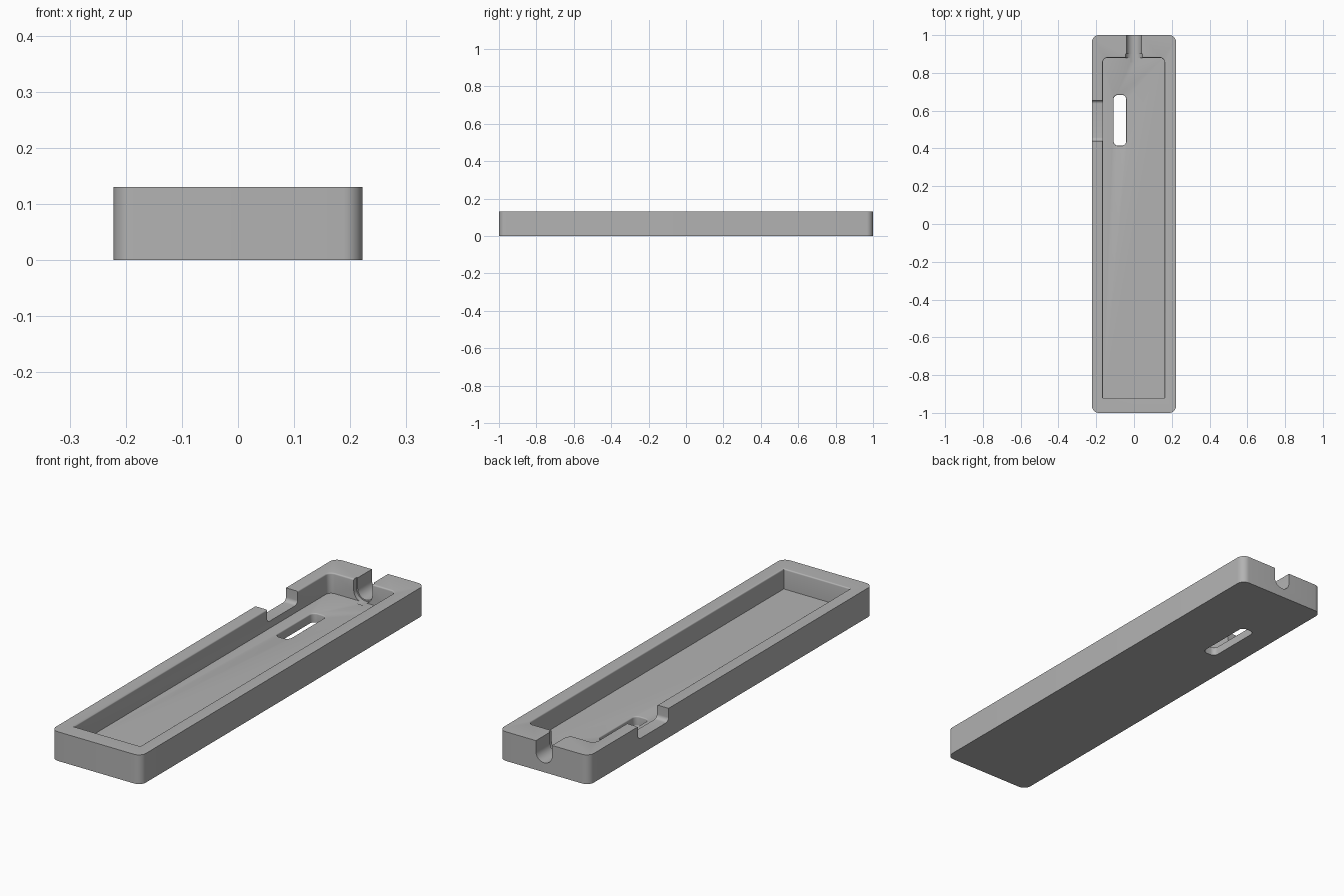
import bpy
import bmesh
from math import sin, cos, pi
from mathutils import Vector

cube = bpy.data.objects.get("Cube")
if cube:
    bpy.data.objects.remove(cube, do_unlink=True)

HEIGHT, FLOOR, TOP = 0.13, 0.04, 0.16

grey = bpy.data.materials.new("plain grey")
grey.use_nodes = True
colour = (0.45, 0.45, 0.45, 1)
grey.diffuse_color = colour
grey.node_tree.nodes["Principled BSDF"].inputs["Base Color"].default_value = colour


def rounded(x0, x1, y0, y1, r_low, r_high, grow=0, steps=8):
    """Counter-clockwise rectangle with separate radii for its low and high y corners."""
    corners = [(x1, y1, -1, -1, r_high), (x0, y1, 1, -1, r_high),
               (x0, y0, 1, 1, r_low), (x1, y0, -1, 1, r_low)]
    points = []
    for i, (x, y, sx, sy, r) in enumerate(corners):
        if r == 0:
            points.append((x - sx * grow, y - sy * grow))
            continue
        for k in range(steps + 1):
            a = (i + k / steps) * pi / 2
            points.append((x + sx * r + (r + grow) * cos(a),
                           y + sy * r + (r + grow) * sin(a)))
    return points


def loft(name, rings):
    """Closed solid through matching rings of 3D points."""
    bm = bmesh.new()
    loops = [[bm.verts.new(Vector(p)) for p in ring] for ring in rings]
    n = len(loops[0])
    for a, b in zip(loops, loops[1:]):
        for i in range(n):
            bm.faces.new((a[i], a[(i + 1) % n], b[(i + 1) % n], b[i]))
    bm.faces.new(loops[0][::-1])
    bm.faces.new(loops[-1])
    bmesh.ops.recalc_face_normals(bm, faces=bm.faces)
    mesh = bpy.data.meshes.new(name)
    bm.to_mesh(mesh)
    bm.free()
    mesh.materials.append(grey)
    obj = bpy.data.objects.new(name, mesh)
    bpy.context.collection.objects.link(obj)
    return obj


def upright(name, rect, levels):
    """Vertical solid; each level is a height and an outward growth."""
    return loft(name, [[(x, y, z) for x, y in rounded(*rect, grow=g)] for z, g in levels])


def softened(low, rim, r):
    """Levels of a straight wall that ends in a rounded upper rim."""
    curve = [(rim - r + r * sin(a), r - r * cos(a)) for a in (0, pi / 8, pi / 4, pi * 3 / 8, pi / 2)]
    return [(low, 0)] + curve + [(rim + 0.03, r)]


# Tray block with rounded upright corners
tray = upright("tray", (-0.222, 0.222, -1, 1, 0.035, 0.035), [(0, 0), (HEIGHT, 0)])

# Long cavity, square at the front and rounded at the back
cavity = upright("cavity_cutter", (-0.165, 0.162, -0.92, 0.88, 0, 0.025),
                 softened(FLOOR, HEIGHT, 0.006))

# Slot through the floor
slot = upright("slot_cutter", (-0.108, -0.042, 0.415, 0.683, 0.022, 0.022),
               softened(-0.03, FLOOR, 0.005))

# Side notch with rounded lower corners
notch_outline = rounded(0.44, 0.655, 0.072, TOP, 0.018, 0)
notch = loft("notch_cutter", [[(x, y, z) for y, z in notch_outline] for x in (-0.25, -0.15)])


# Round-bottomed cable channel and its wider inner end
def channel(name, half_width, y0, y1):
    outline = rounded(-half_width, half_width, 0.082 - half_width, TOP, half_width * 0.999, 0)
    return loft(name, [[(x, y, z) for x, z in outline] for y in (y0, y1)])


cutters = [cavity, slot, notch,
           channel("channel_cutter", 0.04, 0.86, 1.03),
           channel("channel_end_cutter", 0.046, 0.855, 0.9)]

bpy.ops.object.select_all(action="DESELECT")
tray.select_set(True)
bpy.context.view_layer.objects.active = tray
for cutter in cutters:
    cutter.hide_render = True
    mod = tray.modifiers.new(cutter.name, "BOOLEAN")
    mod.operation = "DIFFERENCE"
    mod.solver = "EXACT"
    mod.object = cutter
    bpy.ops.object.modifier_apply(modifier=mod.name)
    bpy.data.objects.remove(cutter, do_unlink=True)

bpy.ops.object.shade_smooth_by_angle(angle=pi / 6)
